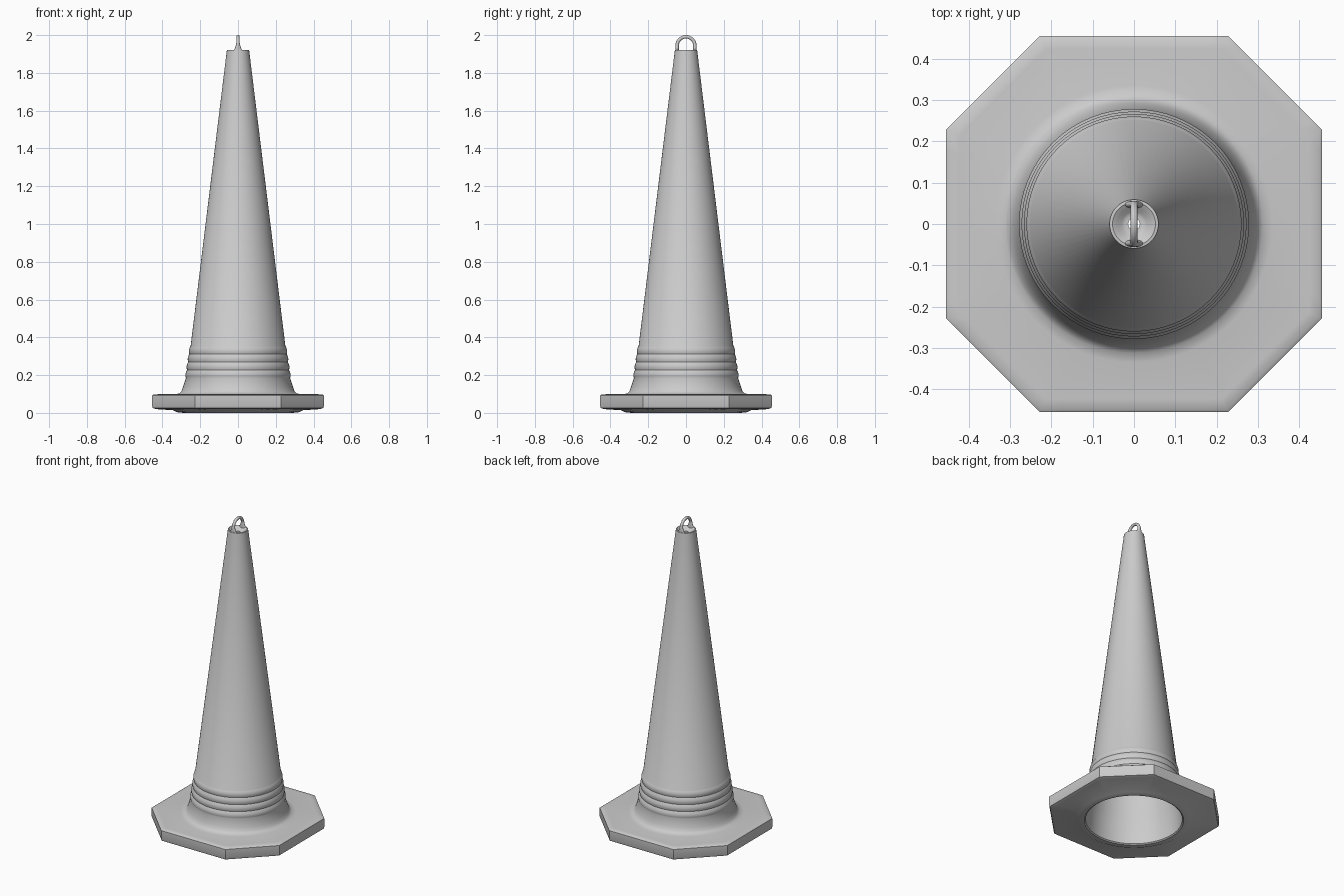
import bpy, bmesh, math
from mathutils import Vector

if "Cube" in bpy.data.objects:
    bpy.data.objects.remove(bpy.data.objects["Cube"])


def skin(name, rings, close_loop):
    """Bridge equal-length rings of points into one smooth-shaded mesh."""
    bm = bmesh.new()
    rows = [[bm.verts.new(p) for p in ring] for ring in rings]
    n = len(rows[0])
    pairs = list(zip(rows, rows[1:]))
    if close_loop:
        pairs.append((rows[-1], rows[0]))
    else:
        bm.faces.new(rows[0])
        bm.faces.new(rows[-1])
    for a, b in pairs:
        for i in range(n):
            j = (i + 1) % n
            bm.faces.new((a[i], a[j], b[j], b[i]))
    bmesh.ops.recalc_face_normals(bm, faces=bm.faces)
    mesh = bpy.data.meshes.new(name)
    bm.to_mesh(mesh)
    bm.free()
    ob = bpy.data.objects.new(name, mesh)
    bpy.context.collection.objects.link(ob)
    bpy.ops.object.select_all(action='DESELECT')
    ob.select_set(True)
    bpy.context.view_layer.objects.active = ob
    bpy.ops.object.shade_smooth_by_angle(angle=math.radians(35))
    return ob


# Octagon outline shared by every ring of the moulding
A, B, PER_SIDE = 0.455, 0.228, 10
corners = [Vector(c) for c in ((A, -B), (A, B), (B, A), (-B, A),
                               (-A, B), (-A, -B), (-B, -A), (B, -A))]
outline = [corners[k].lerp(corners[(k + 1) % 8], i / PER_SIDE)
           for k in range(8) for i in range(PER_SIDE)]


def octagon(scale, z):
    return [(p.x * scale, p.y * scale, z) for p in outline]


def circle(r, z):
    return [(p.x * r / p.length, p.y * r / p.length, z) for p in outline]


# Outer wall: fillet, ribbed band, straight taper
outer = [(0.335, 0.098), (0.312, 0.103), (0.300, 0.114), (0.292, 0.135)]
for k in range(4):
    z0, r0 = 0.185 + 0.042 * k, 0.276 - 0.006 * k
    for i in range(7):
        t = i / 7
        outer.append((r0 - 0.006 * t + 0.005 * math.sin(math.pi * t), z0 + 0.042 * t))
outer += [(0.251, 0.353), (0.059, 1.92)]

# Dished top with a small through-hole, then the hollow inside
top = [(0.052, 1.921), (0.040, 1.914), (0.030, 1.904), (0.022, 1.900), (0.014, 1.900)]
inner = [(0.014, 1.885), (0.048, 1.88), (0.236, 0.36), (0.262, 0.185), (0.275, 0.12)]

# Octagonal base joined to the tapered wall as one hollow moulding
rings = [circle(0.282, 0.006), circle(0.290, 0.0), circle(0.325, 0.004),
         circle(0.345, 0.014), octagon(0.955, 0.020), octagon(0.992, 0.026),
         octagon(1.0, 0.036), octagon(1.0, 0.092), octagon(0.985, 0.097),
         octagon(0.93, 0.099)]
rings += [circle(r, z) for r, z in outer + top + inner]
skin("cone_body_and_base", rings, True)

# Lifting loop: arch in the y-z plane whose feet flare in x
R, Z0, STEPS = 0.047, 1.944, 24
path = [(-R, z, 0.0) for z in (1.908, 1.920, 1.932)]
path += [(-R * math.cos(math.pi * i / STEPS), Z0 + R * math.sin(math.pi * i / STEPS),
          math.pi * i / STEPS) for i in range(STEPS + 1)]
path += [(R, z, math.pi) for z in (1.932, 1.920, 1.908)]
loop = []
for y, z, a in path:
    width = 0.009 + 0.016 * max(0.0, min(1.0, (1.965 - z) / 0.05)) ** 2
    ring = []
    for i in range(16):
        u = 2 * math.pi * i / 16
        d = 0.009 * math.sin(u)
        ring.append((width * math.cos(u), y - d * math.cos(a), z + d * math.sin(a)))
    loop.append(ring)
skin("lifting_loop", loop, False)
